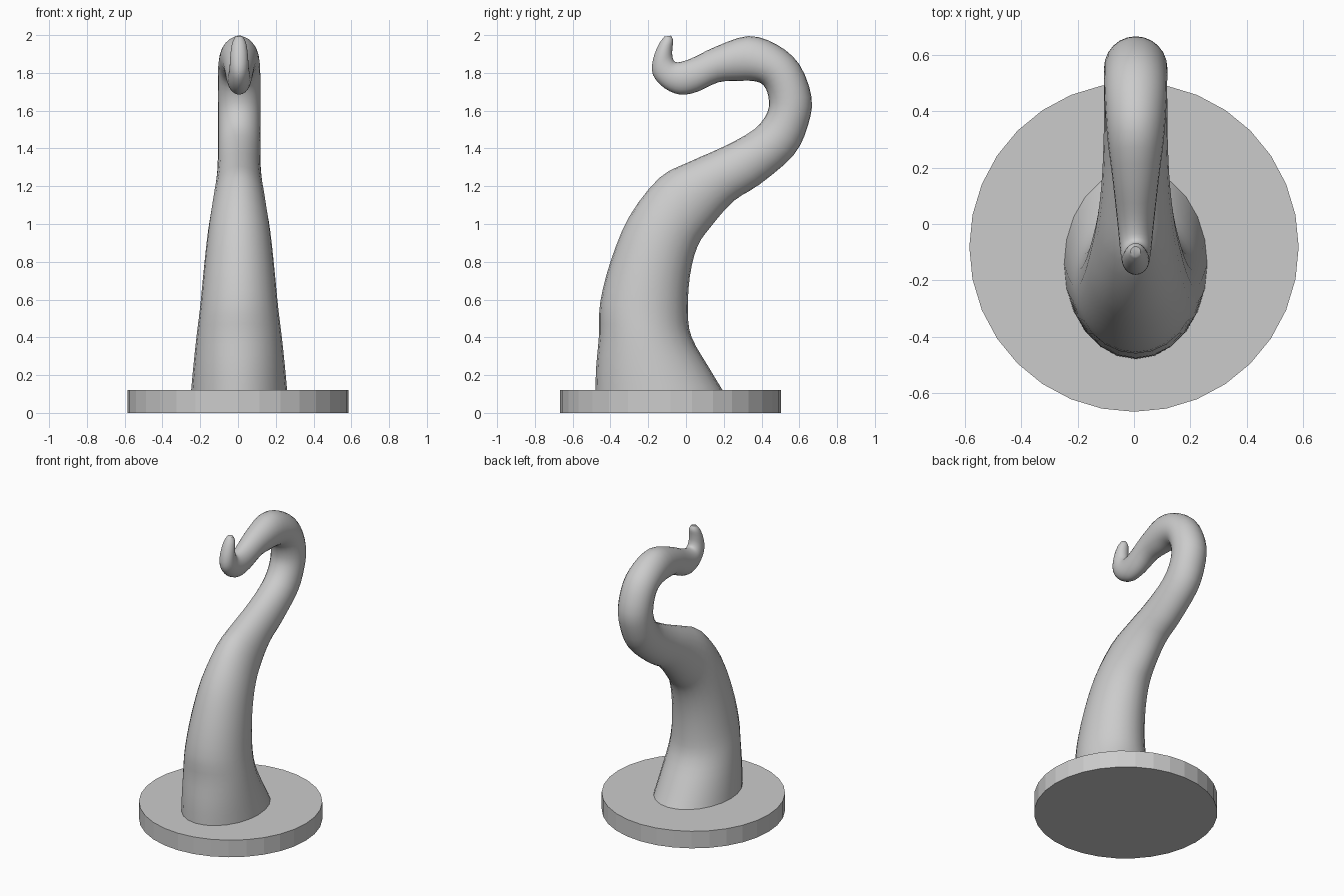
import bpy, bmesh, math
from mathutils import Vector

cube = bpy.data.objects.get("Cube")
if cube:
    bpy.data.objects.remove(cube, do_unlink=True)

# One plain grey for the whole model
grey = bpy.data.materials.new("plain grey")
grey.use_nodes = True
colour = (0.6, 0.6, 0.6, 1)
grey.diffuse_color = colour
grey.node_tree.nodes["Principled BSDF"].inputs["Base Color"].default_value = colour

SIDES = 24
STEPS = 3

# Cross-sections: front/upper edge (y, z), back/inner edge (y, z), half width
SECTIONS = [
    (-.48, .11, .20, .11, .255), (-.475, .25, .115, .25, .242),
    (-.46, .42, .03, .40, .225), (-.455, .58, .01, .53, .207),
    (-.40, .80, .02, .72, .187), (-.30, 1.04, .06, .88, .165),
    (-.14, 1.245, .127, .98, .14), (.02, 1.33, .25, 1.12, .122),
    (.20, 1.41, .39, 1.21, .114), (.36, 1.50, .57, 1.365, .112),
    (.43, 1.59, .645, 1.52, .112), (.437, 1.67, .665, 1.67, .113),
    (.41, 1.735, .60, 1.845, .112), (.355, 1.757, .48, 1.95, .109),
    (.27, 1.757, .33, 1.995, .10), (.17, 1.75, .16, 1.94, .083),
    (.06, 1.70, .04, 1.882, .07), (-.03, 1.685, -.02, 1.86, .062),
    (-.115, 1.72, -.058, 1.858, .056), (-.175, 1.79, -.072, 1.888, .05),
    (-.175, 1.87, -.072, 1.93, .046), (-.145, 1.95, -.068, 1.972, .036),
    (-.115, 1.992, -.08, 1.997, .018),
]


def smooth_sections(rows):
    """Catmull-Rom interpolation between neighbouring cross-sections."""
    rows = [Vector(r) for r in rows]
    out = []
    for i in range(len(rows) - 1):
        a, b, c = rows[max(i - 1, 0)], rows[i], rows[i + 1]
        d = rows[min(i + 2, len(rows) - 1)]
        for s in range(STEPS):
            t = s / STEPS
            out.append(b + (c - a) * (t / 2)
                       + (a * 2 - b * 5 + c * 4 - d) * (t * t / 2)
                       + (b * 3 - a - c * 3 + d) * (t ** 3 / 2))
    return out + [rows[-1]]


def finish(bm, name):
    bmesh.ops.recalc_face_normals(bm, faces=bm.faces)
    mesh = bpy.data.meshes.new(name)
    bm.to_mesh(mesh)
    bm.free()
    mesh.materials.append(grey)
    obj = bpy.data.objects.new(name, mesh)
    bpy.context.collection.objects.link(obj)
    return obj


# Curling tentacle: elliptical rings skinned along the bend
bm = bmesh.new()
rings = []
for y1, z1, y2, z2, half in smooth_sections(SECTIONS):
    mid = Vector((.006, (y1 + y2) / 2, (z1 + z2) / 2))
    depth = Vector((0, (y1 - y2) / 2, (z1 - z2) / 2))
    side = Vector((half, 0, 0))
    angles = [math.tau * k / SIDES for k in range(SIDES)]
    rings.append([bm.verts.new(mid + depth * math.cos(a) + side * math.sin(a))
                  for a in angles])
for low, high in zip(rings, rings[1:]):
    for k in range(SIDES):
        n = (k + 1) % SIDES
        bm.faces.new((low[k], low[n], high[n], high[k]))
bm.faces.new(rings[0])
bm.faces.new(rings[-1])
tentacle = finish(bm, "tentacle")

# Round base disc
bm = bmesh.new()
bmesh.ops.create_cone(bm, cap_ends=True, segments=32, radius1=.585,
                      radius2=.585, depth=.12)
bmesh.ops.translate(bm, verts=bm.verts, vec=(0, -.082, .06))
base = finish(bm, "base_disc")

# Smooth flesh, crisp flat disc
bpy.ops.object.select_all(action='DESELECT')
tentacle.select_set(True)
bpy.context.view_layer.objects.active = tentacle
bpy.ops.object.shade_smooth_by_angle(angle=math.radians(50))
